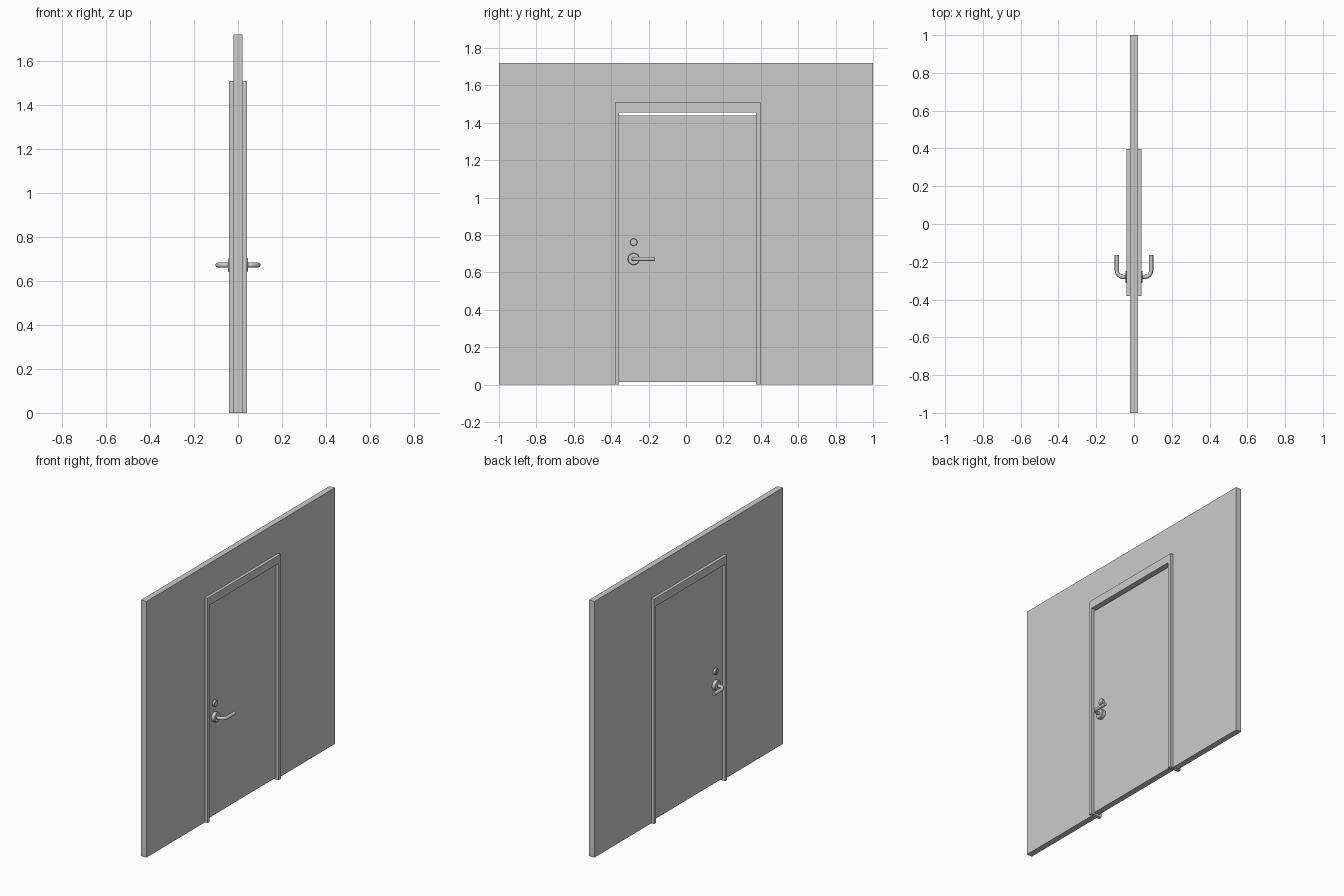
import bpy, bmesh, math
from mathutils import Matrix, Vector

if "Cube" in bpy.data.objects:
    bpy.data.objects.remove(bpy.data.objects["Cube"])

HANDLE_Y, HANDLE_Z, LOCK_Z = -0.28, 0.672, 0.762


def add_object(name, bm):
    bmesh.ops.recalc_face_normals(bm, faces=bm.faces)
    mesh = bpy.data.meshes.new(name)
    bm.to_mesh(mesh)
    bm.free()
    ob = bpy.data.objects.new(name, mesh)
    bpy.context.collection.objects.link(ob)
    return ob


def smooth(ob):
    bpy.ops.object.select_all(action='DESELECT')
    ob.select_set(True)
    bpy.context.view_layer.objects.active = ob
    bpy.ops.object.shade_smooth_by_angle(angle=math.radians(35))


def slab(name, profile, half):
    """Extrude a (y, z) outline through x = -half..half."""
    bm = bmesh.new()
    face = bm.faces.new([bm.verts.new((-half, y, z)) for y, z in profile])
    new = bmesh.ops.extrude_face_region(bm, geom=[face])["geom"]
    bmesh.ops.translate(bm, vec=(2 * half, 0, 0),
                        verts=[v for v in new if isinstance(v, bmesh.types.BMVert)])
    return add_object(name, bm)


def arch(y0, y1, top, iy0, iy1, itop):
    """Rectangle with a doorway-shaped notch open at the floor."""
    return [(y0, 0), (y0, top), (y1, top), (y1, 0),
            (iy1, 0), (iy1, itop), (iy0, itop), (iy0, 0)]


def lathe(name, profile, z, side):
    """Spin an (x, radius) profile about the x axis at the handle position."""
    bm = bmesh.new()
    verts = [bm.verts.new((x * side, HANDLE_Y, z + r)) for x, r in profile]
    edges = [bm.edges.new(p) for p in zip(verts, verts[1:])]
    bmesh.ops.spin(bm, geom=verts + edges, cent=(0, HANDLE_Y, z), axis=(1, 0, 0),
                   angle=math.tau, steps=32)
    bmesh.ops.remove_doubles(bm, verts=bm.verts, dist=1e-5)
    ob = add_object(name, bm)
    smooth(ob)


def lever(name, side, r=0.011, bend=0.035, reach=0.091, sides=16):
    """Round bar coming out of the door and bending along it."""
    path = [(0.02, 0, 0.0)]
    for i in range(9):
        a = math.pi / 2 * i / 8
        path.append((reach - bend + bend * math.sin(a), bend - bend * math.cos(a), a))
    path.append((reach, 0.115, math.pi / 2))
    bm = bmesh.new()
    rings = []
    for px, py, a in path:
        ring = []
        for k in range(sides):
            t = math.tau * k / sides
            u, w = r * math.cos(t), r * math.sin(t)
            ring.append(bm.verts.new((side * (px - u * math.sin(a)),
                                      HANDLE_Y + py + u * math.cos(a), HANDLE_Z + w)))
        rings.append(ring)
    for a, b in zip(rings, rings[1:]):
        for k in range(sides):
            n = (k + 1) % sides
            bm.faces.new((a[k], a[n], b[n], b[k]))
    bm.faces.new(rings[0])
    bm.faces.new(rings[-1])
    smooth(add_object(name, bm))


# Wall, frame and door leaf
slab("wall", arch(-1, 1, 1.72, -0.378, 0.395, 1.508), 0.02)
slab("door_frame", arch(-0.38, 0.397, 1.51, -0.358, 0.373, 1.455), 0.04)
slab("door_leaf", [(-0.358, 0.013), (-0.358, 1.44), (0.373, 1.44), (0.373, 0.013)], 0.02)

# Hardware, repeated on both faces of the door
for label, side in (("front", 1), ("back", -1)):
    lathe(f"handle_rosette_{label}",
          [(0.019, 0), (0.019, 0.032), (0.042, 0.032), (0.045, 0.029), (0.045, 0)],
          HANDLE_Z, side)
    lever(f"lever_handle_{label}", side)
    lathe(f"lock_cylinder_{label}",
          [(0.019, 0), (0.019, 0.02), (0.032, 0.02), (0.034, 0.018), (0.034, 0)],
          LOCK_Z, side)
    # Small upright key slot plate
    bm = bmesh.new()
    bmesh.ops.create_cube(bm, size=1, matrix=Matrix.Translation(
        Vector((side * 0.034, HANDLE_Y, LOCK_Z))) @ Matrix.Diagonal((0.004, 0.005, 0.018, 1)))
    add_object(f"key_slot_{label}", bm)
